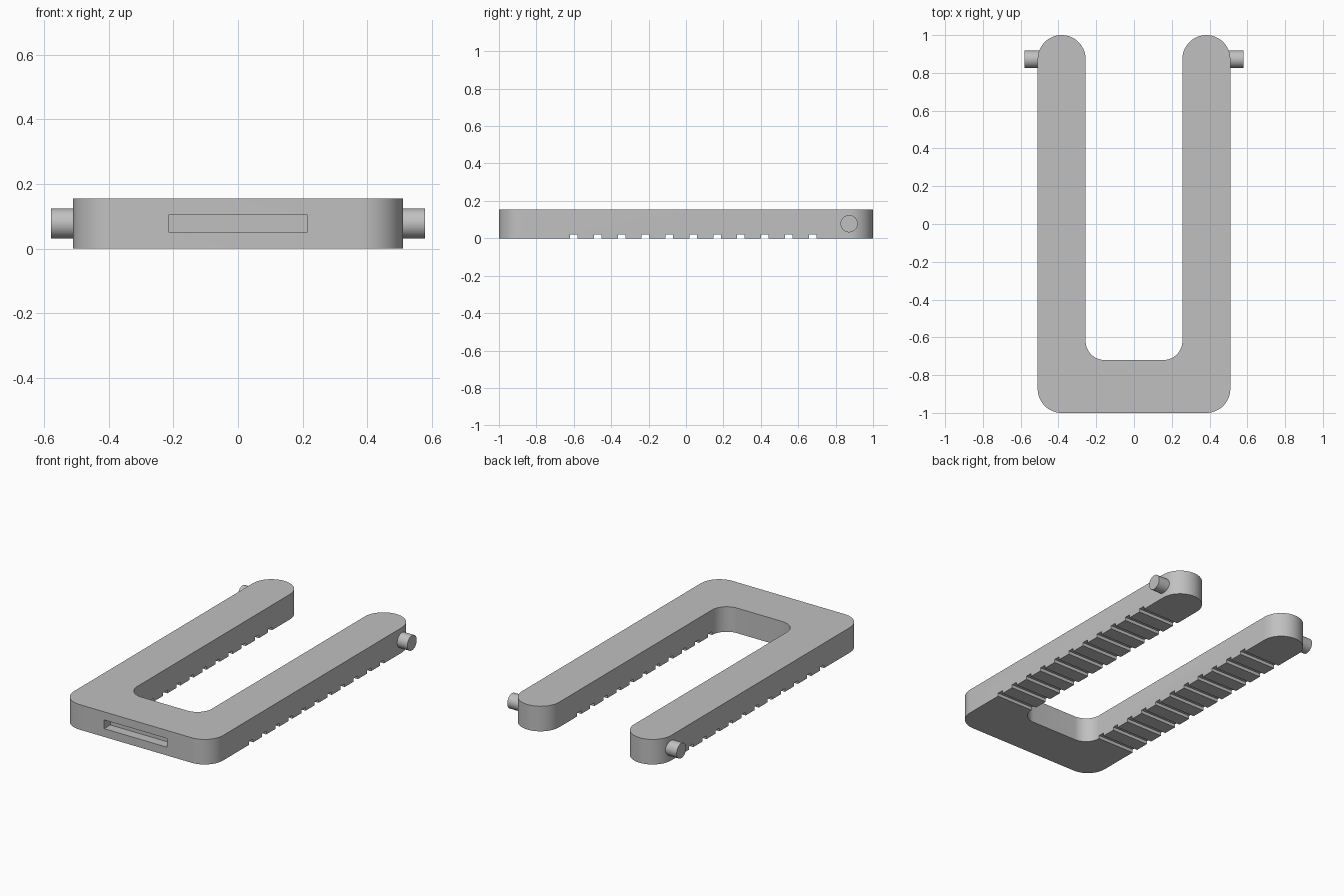
import bpy
import bmesh
from math import pi, cos, sin
from mathutils import Matrix, Vector

cube = bpy.data.objects.get("Cube")
if cube:
    bpy.data.objects.remove(cube, do_unlink=True)

HALF_W, INNER, HEIGHT = 0.51, 0.256, 0.155
END_R = (HALF_W - INNER) / 2

grey = bpy.data.materials.new("plain grey")
grey.use_nodes = True
colour = (0.53, 0.53, 0.53, 1)
grey.diffuse_color = colour
grey.node_tree.nodes["Principled BSDF"].inputs["Base Color"].default_value = colour


def make_object(name, bm):
    bmesh.ops.recalc_face_normals(bm, faces=bm.faces)
    mesh = bpy.data.meshes.new(name)
    bm.to_mesh(mesh)
    bm.free()
    mesh.materials.append(grey)
    obj = bpy.data.objects.new(name, mesh)
    bpy.context.collection.objects.link(obj)
    return obj


def add_box(bm, centre, size):
    matrix = Matrix.Translation(centre) @ Matrix.Diagonal((*size, 1))
    bmesh.ops.create_cube(bm, size=1, matrix=matrix)


def arc(cx, cy, r, start, end, steps=14):
    angles = [start + (end - start) * i / steps for i in range(steps + 1)]
    return [(cx + r * cos(a), cy + r * sin(a)) for a in angles]


def smooth(obj):
    bpy.ops.object.select_all(action="DESELECT")
    obj.select_set(True)
    bpy.context.view_layer.objects.active = obj
    bpy.ops.object.shade_smooth_by_angle(angle=pi / 6)


# U-shaped frame: right half of the outline, mirrored and extruded
half = arc(HALF_W - END_R, -1 + END_R, END_R, -pi / 2, 0)
half += arc(HALF_W - END_R, 1 - END_R, END_R, 0, pi, 28)
half += arc(INNER - 0.1, -0.62, 0.1, 0, -pi / 2)
outline = half + [(-x, y) for x, y in reversed(half)]
bm = bmesh.new()
base = bm.faces.new([bm.verts.new((x, y, 0)) for x, y in outline])
top = bmesh.ops.extrude_face_region(bm, geom=[base])["geom"]
bmesh.ops.translate(bm, vec=(0, 0, HEIGHT),
                    verts=[v for v in top if isinstance(v, bmesh.types.BMVert)])
frame = make_object("u_frame", bm)

# Cutter: grooves across the underside and the slot in the front
bm = bmesh.new()
for i in range(11):
    add_box(bm, (0, -0.6 + i * 0.1277, 0), (1.4, 0.04, 0.04))
add_box(bm, (0, -1, 0.078), (0.43, 0.12, 0.054))
cutter = make_object("groove_cutter", bm)
cutter.hide_render = True

cut = frame.modifiers.new("grooves_and_slot", "BOOLEAN")
cut.operation = "DIFFERENCE"
cut.solver = "EXACT"
cut.object = cutter
bpy.context.view_layer.objects.active = frame
bpy.ops.object.modifier_apply(modifier=cut.name)
bpy.data.objects.remove(cutter, do_unlink=True)
smooth(frame)

# Pivot pins on the outer sides of the arm ends
for name, side in (("left_pin", 1), ("right_pin", -1)):
    bm = bmesh.new()
    matrix = Matrix.Translation(Vector((side * 0.519, 0.872, 0.078))) @ Matrix.Rotation(pi / 2, 4, "Y")
    bmesh.ops.create_cone(bm, cap_ends=True, segments=40, radius1=0.046,
                          radius2=0.046, depth=0.12, matrix=matrix)
    smooth(make_object(name, bm))
